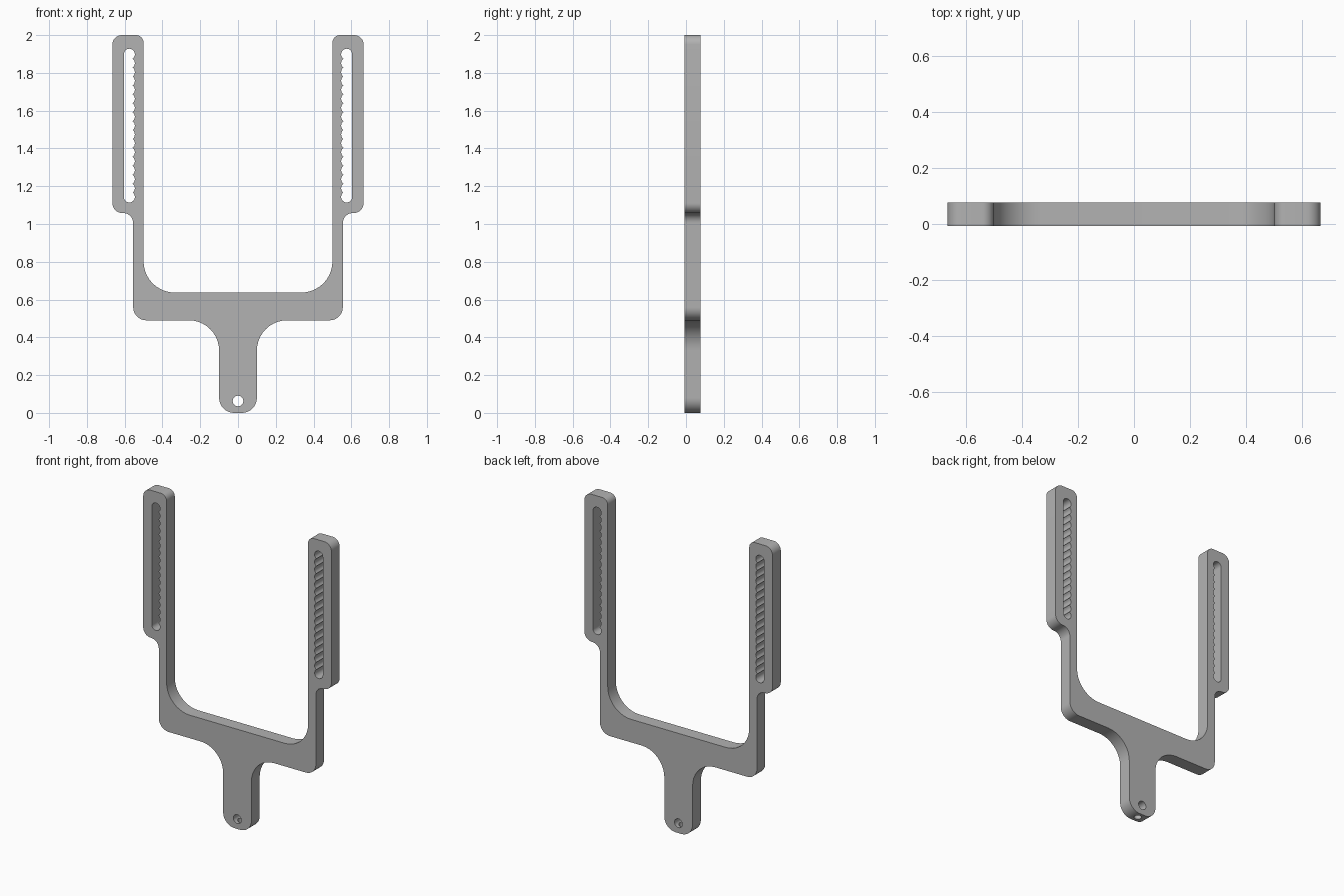
import bpy, bmesh, math
from mathutils import Vector, Matrix

if "Cube" in bpy.data.objects:
    bpy.data.objects.remove(bpy.data.objects["Cube"])

Y_FRONT, Y_BACK = -0.007, 0.076
Y_MID, HALF = (Y_FRONT + Y_BACK) / 2, (Y_BACK - Y_FRONT) / 2

grey = bpy.data.materials.new("plain grey")
grey.use_nodes = True
grey.diffuse_color = (0.45, 0.45, 0.45, 1)
grey.node_tree.nodes["Principled BSDF"].inputs["Base Color"].default_value = (0.45, 0.45, 0.45, 1)


def arc(cx, cz, r, a0, a1, n):
    """Points on an arc, angles in degrees."""
    angles = [math.radians(a0 + (a1 - a0) * i / n) for i in range(n + 1)]
    return [(cx + r * math.cos(a), cz + r * math.sin(a)) for a in angles]


def rounded(corners, n=10):
    """Closed outline whose (x, z, radius) corners are rounded with arcs."""
    pts = []
    for i, (x, z, r) in enumerate(corners):
        p = Vector((x, z))
        d0 = (Vector(corners[i - 1][:2]) - p).normalized()
        d1 = (Vector(corners[(i + 1) % len(corners)][:2]) - p).normalized()
        centre = p + (d0 + d1) * r
        for k in range(n + 1):
            t = math.pi / 2 * k / n
            pts.append(tuple(centre - d1 * r * math.cos(t) - d0 * r * math.sin(t)))
    return pts


def mirrored(pts):
    return [(-x, z) for x, z in reversed(pts)]


# Fork outline: one half from the stem foot up and around the arm, then mirrored
half = [
    (0.10, 0.0, 0.08), (0.10, 0.49, 0.16),
    (0.555, 0.49, 0.07), (0.555, 1.058, 0.053),
    (0.665, 1.058, 0.053), (0.665, 2.0, 0.05),
    (0.50, 2.0, 0.04), (0.50, 0.637, 0.165),
]
outline = rounded(half + [(-x, z, r) for x, z, r in reversed(half)])

# Adjustment slot: straight outer side, scalloped inner side
SX, R, Z0, Z1, COUNT = 0.575, 0.029, 1.143, 1.899, 17
pitch = (Z1 - Z0) / (COUNT - 1)
cusp = math.degrees(math.asin(pitch / 2 / R))
slot = arc(SX, Z0, R, 360, 270, 6)[:-1]
slot += arc(SX, Z0, R, 270, 180 - cusp, 9)
for i in range(1, COUNT - 1):
    slot += arc(SX, Z0 + i * pitch, R, 180 + cusp, 180 - cusp, 6)[1:]
slot += arc(SX, Z1, R, 180 + cusp, 0, 16)[1:]

# Cross hole in the stem
pin_hole = arc(0, 0.063, 0.028, 0, 360, 32)[:-1]

# Extrude the filled outline with its holes
curve = bpy.data.curves.new("fork_profile", "CURVE")
curve.dimensions = "2D"
curve.fill_mode = "BOTH"
curve.extrude = HALF
for pts in (outline, slot, mirrored(slot), pin_hole):
    spline = curve.splines.new("POLY")
    spline.points.add(len(pts) - 1)
    for point, (x, z) in zip(spline.points, pts):
        point.co = (x, z, 0, 1)
    spline.use_cyclic_u = True
profile = bpy.data.objects.new("fork_profile", curve)
bpy.context.collection.objects.link(profile)
graph = bpy.context.evaluated_depsgraph_get()
mesh = bpy.data.meshes.new_from_object(profile.evaluated_get(graph))
bpy.data.objects.remove(profile)

# Stand the plate upright and weld it
bm = bmesh.new()
bm.from_mesh(mesh)
bm.transform(Matrix.Translation((0, Y_MID, 0)) @ Matrix.Rotation(math.pi / 2, 4, "X"))
bmesh.ops.remove_doubles(bm, verts=bm.verts, dist=0.0001)
bmesh.ops.recalc_face_normals(bm, faces=bm.faces)
bm.to_mesh(mesh)
bm.free()
mesh.materials.clear()
mesh.materials.append(grey)
fork = bpy.data.objects.new("fork_frame", mesh)
bpy.context.collection.objects.link(fork)

# Bore from the foot up into the cross hole
bpy.ops.mesh.primitive_cylinder_add(vertices=24, radius=0.022, depth=0.12, location=(0, Y_MID, 0.003))
bore = bpy.context.object
bore.name = "foot_bore_cutter"
bore.hide_render = True
bore.data.materials.append(grey)
bpy.context.view_layer.objects.active = fork
cut = fork.modifiers.new("foot_bore", "BOOLEAN")
cut.operation = "DIFFERENCE"
cut.solver = "EXACT"
cut.object = bore
bpy.ops.object.modifier_apply(modifier=cut.name)
bpy.data.objects.remove(bore)

# Smooth the rounded walls, keep the rims sharp
bpy.ops.object.select_all(action="DESELECT")
fork.select_set(True)
bpy.ops.object.shade_smooth_by_angle(angle=math.radians(30))
